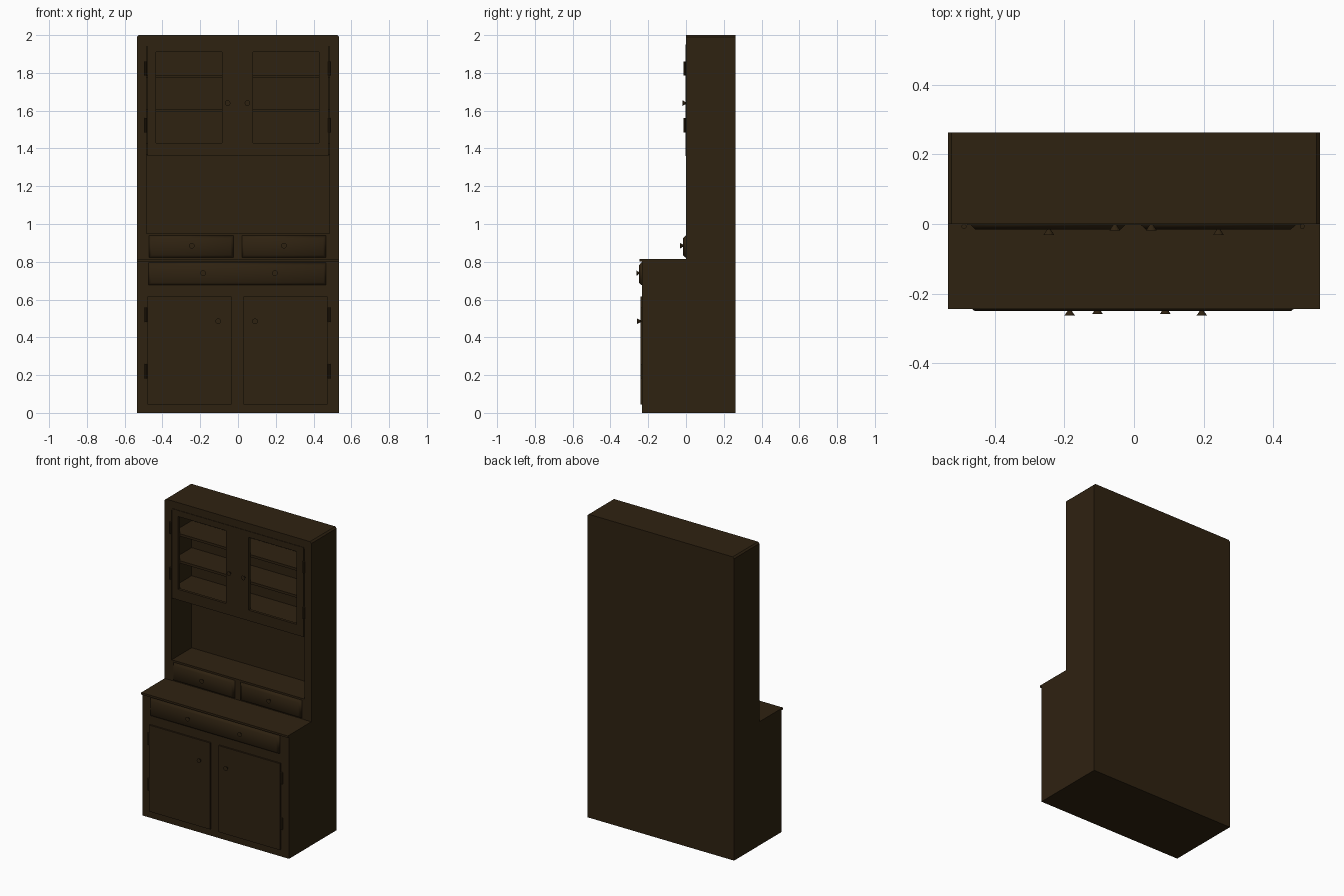
import bpy, bmesh, math
from mathutils import Matrix

if "Cube" in bpy.data.objects:
    bpy.data.objects.remove(bpy.data.objects["Cube"])


def material(name, rgb):
    m = bpy.data.materials.new(name)
    m.diffuse_color = (*rgb, 1)
    m.use_nodes = True
    m.node_tree.nodes["Principled BSDF"].inputs["Base Color"].default_value = m.diffuse_color
    return m


WOOD = material("dark brown wood", (0.028, 0.016, 0.0055))


def finish(name, bm, smooth=False):
    bmesh.ops.recalc_face_normals(bm, faces=bm.faces)
    for f in bm.faces:
        f.smooth = smooth
    me = bpy.data.meshes.new(name)
    bm.to_mesh(me)
    bm.free()
    me.materials.append(WOOD)
    ob = bpy.data.objects.new(name, me)
    bpy.context.collection.objects.link(ob)
    return ob


def box(name, x0, x1, y0, y1, z0, z1):
    bm = bmesh.new()
    bmesh.ops.create_cube(bm, size=1)
    for v in bm.verts:
        v.co = (x1 if v.co.x > 0 else x0, y1 if v.co.y > 0 else y0, z1 if v.co.z > 0 else z0)
    return finish(name, bm)


def extrude_xz(name, pts, y0, y1):
    bm = bmesh.new()
    f = bm.faces.new([bm.verts.new((x, y0, z)) for x, z in pts])
    r = bmesh.ops.extrude_face_region(bm, geom=[f])
    for v in r["geom"]:
        if isinstance(v, bmesh.types.BMVert):
            v.co.y = y1
    return finish(name, bm)


def drawer(name, x0, x1, z0, z1, y, depth=0.018, inset=0.014):
    # cushion front: straight lip, then a slope to a smaller face, smooth shaded
    bm = bmesh.new()
    loops = []
    for d, i in ((-0.01, 0), (0.005, 0), (depth, inset)):
        loops.append([bm.verts.new((x, y - d, z)) for x, z in
                      ((x0 + i, z0 + i), (x1 - i, z0 + i), (x1 - i, z1 - i), (x0 + i, z1 - i))])
    for a, b in zip(loops, loops[1:]):
        for k in range(4):
            bm.faces.new((a[k], a[(k + 1) % 4], b[(k + 1) % 4], b[k]))
    bm.faces.new(loops[0])
    bm.faces.new(loops[-1])
    return finish(name, bm, True)


def knob(name, x, y, z, length):
    # flares outwards from a narrow neck
    bm = bmesh.new()
    bmesh.ops.create_cone(bm, cap_ends=True, segments=12, radius1=0.005, radius2=0.015, depth=length,
                          matrix=Matrix.Translation((x, y - length / 2, z)) @ Matrix.Rotation(math.pi / 2, 4, 'X'))
    return finish(name, bm)


def hinge(name, x, y, z):
    bm = bmesh.new()
    bmesh.ops.create_cone(bm, cap_ends=True, segments=10, radius1=0.007, radius2=0.007, depth=0.076,
                          matrix=Matrix.Translation((x, y, z)))
    return finish(name, bm)


W, IN, BACK = 0.535, 0.485, 0.263

# lower cupboard and counter
box("lower_cupboard", -W, W, -0.232, BACK, 0, 0.802)
box("counter", -W, W, -0.245, 0.05, 0.802, 0.815)

# upper cabinet: arch-shaped shell with chamfered top corners, back and inner shelves
extrude_xz("upper_shell", [(-W, 0.8), (-W, 1.99), (-W + 0.01, 2), (W - 0.01, 2), (W, 1.99), (W, 0.8),
                           (IN, 0.8), (IN, 1.94), (-IN, 1.94), (-IN, 0.8)], 0, BACK)
box("back_panel", -IN, IN, 0.21, BACK, 0.8, 1.94)
box("drawer_case", -IN, IN, 0.002, 0.21, 0.8, 0.95)
box("cupboard_floor", -IN, IN, 0.012, 0.21, 1.365, 1.425)
for z in (1.602, 1.78):
    box("shelf", -IN, IN, 0.018, 0.21, z - 0.008, z + 0.008)

# window doors, open frames
for s, x0, x1, wa, wb in (("left", -0.48, -0.002, -0.435, -0.085), ("right", -0.002, 0.48, 0.08, 0.43)):
    y0, y1 = -0.003, 0.015
    box(s + "_window_door_bottom", x0, x1, y0, y1, 1.36, 1.43)
    box(s + "_window_door_top", x0, x1, y0, y1, 1.91, 1.95)
    box(s + "_window_door_stile_a", x0, wa, y0, y1, 1.43, 1.91)
    box(s + "_window_door_stile_b", wb, x1, y0, y1, 1.43, 1.91)

# lower doors
box("left_door", -0.48, -0.035, -0.242, -0.23, 0.045, 0.615)
box("right_door", 0.028, 0.475, -0.242, -0.23, 0.045, 0.615)

# drawers
drawer("wide_drawer", -0.473, 0.467, 0.677, 0.795, -0.232)
drawer("left_drawer", -0.47, -0.025, 0.822, 0.938, 0.002)
drawer("right_drawer", 0.02, 0.465, 0.822, 0.938, 0.002)

# knobs
for x, y, z, d in ((-0.185, -0.249, 0.74, 0.014), (0.195, -0.249, 0.74, 0.014),
                   (-0.105, -0.241, 0.485, 0.018), (0.09, -0.241, 0.485, 0.018),
                   (-0.245, -0.015, 0.885, 0.016), (0.243, -0.015, 0.885, 0.016),
                   (-0.055, -0.002, 1.64, 0.016), (0.05, -0.002, 1.64, 0.016)):
    knob("knob", x, y, z, d)

# hinges
for x in (-0.489, 0.484):
    for z in (0.22, 0.52):
        hinge("lower_hinge", x, -0.235, z)
    for z in (1.522, 1.823):
        hinge("upper_hinge", x, -0.007, z)
